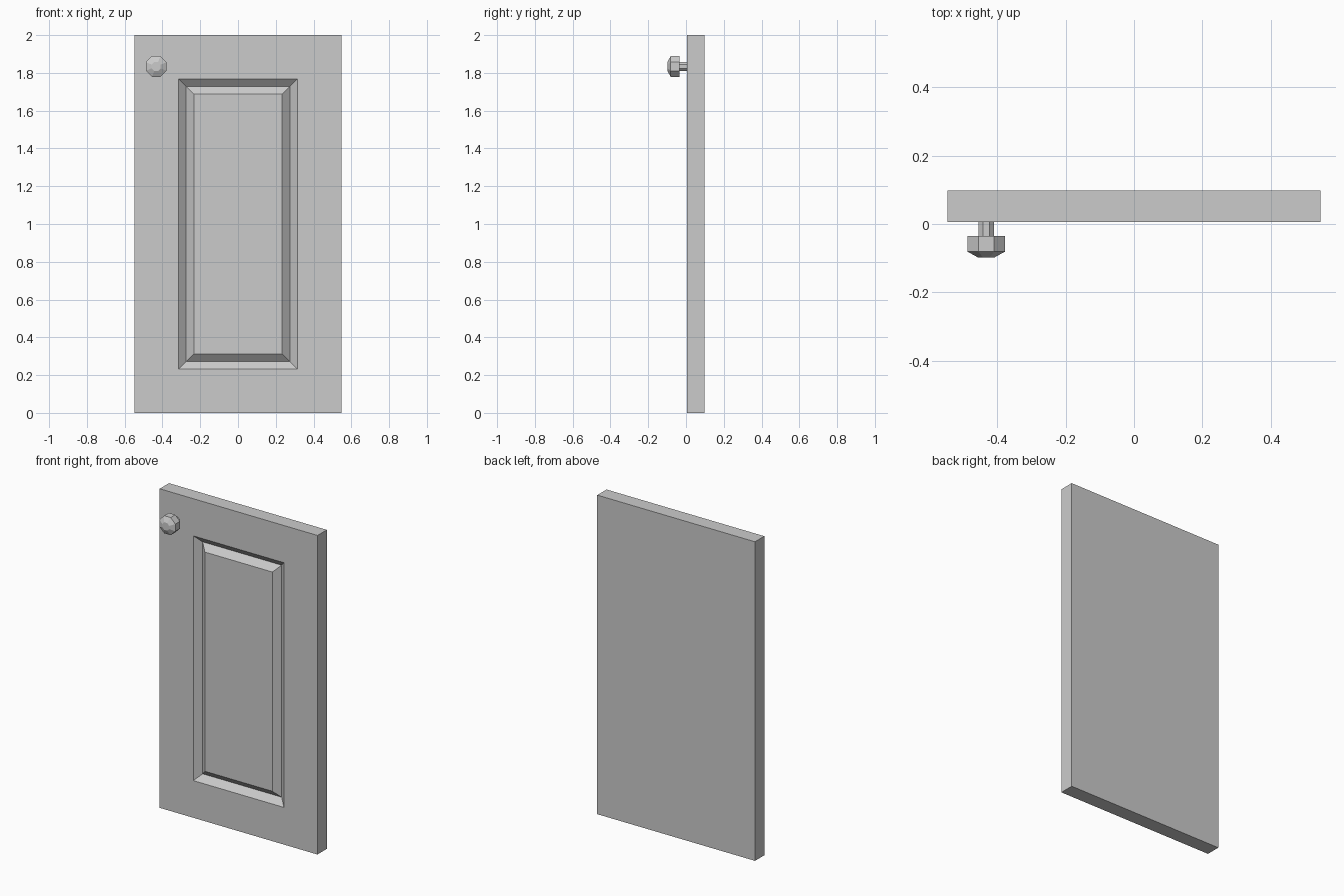
import bpy, bmesh, math

cube = bpy.data.objects.get("Cube")
if cube:
    bpy.data.objects.remove(cube, do_unlink=True)

# Single grey finish
grey = bpy.data.materials.new("plain_grey")
grey.use_nodes = True
colour = (0.6, 0.6, 0.6, 1)
grey.diffuse_color = colour
for node in grey.node_tree.nodes:
    if node.type == "BSDF_PRINCIPLED":
        node.inputs["Base Color"].default_value = colour


def finish(bm, name):
    bmesh.ops.recalc_face_normals(bm, faces=bm.faces)
    mesh = bpy.data.meshes.new(name)
    bm.to_mesh(mesh)
    bm.free()
    mesh.materials.append(grey)
    obj = bpy.data.objects.new(name, mesh)
    bpy.context.collection.objects.link(obj)
    return obj


def lathe(name, centre, profile, sides=8):
    """Faceted solid along y; profile holds (y, apothem) pairs."""
    bm = bmesh.new()
    rings = []
    for y, apothem in profile:
        r = apothem / math.cos(math.pi / sides)
        angles = [math.tau * (i + 0.5) / sides for i in range(sides)]
        rings.append([bm.verts.new((centre[0] + r * math.cos(a), y,
                                    centre[1] + r * math.sin(a))) for a in angles])
    for a, b in zip(rings, rings[1:]):
        for i in range(sides):
            j = (i + 1) % sides
            bm.faces.new((a[i], a[j], b[j], b[i]))
    bm.faces.new(rings[0])
    bm.faces.new(rings[-1])
    return finish(bm, name)


# Door slab: frame, sloped groove, raised centre panel
front, back, half_width, height = 0.006, 0.098, 0.547, 2.0
bm = bmesh.new()
bmesh.ops.create_cube(bm, size=1)
for v in bm.verts:
    v.co.x *= 2 * half_width
    v.co.y = front if v.co.y < 0 else back
    v.co.z = (v.co.z + 0.5) * height
bm.normal_update()
face = min(bm.faces, key=lambda f: f.calc_center_median().y)
for thickness, depth in ((0.233, 0), (0.04, -0.035), (0.04, 0.035)):
    bmesh.ops.inset_region(bm, faces=[face], thickness=thickness,
                           depth=depth, use_even_offset=True)
    bm.normal_update()
finish(bm, "door_panel")

# Knob: stem and chamfered head
knob = (-0.433, 1.834)
lathe("knob_stem", knob, [(front, 0.023), (-0.036, 0.023)])
lathe("knob_head", knob, [(-0.035, 0.055), (-0.081, 0.055), (-0.098, 0.024)])
